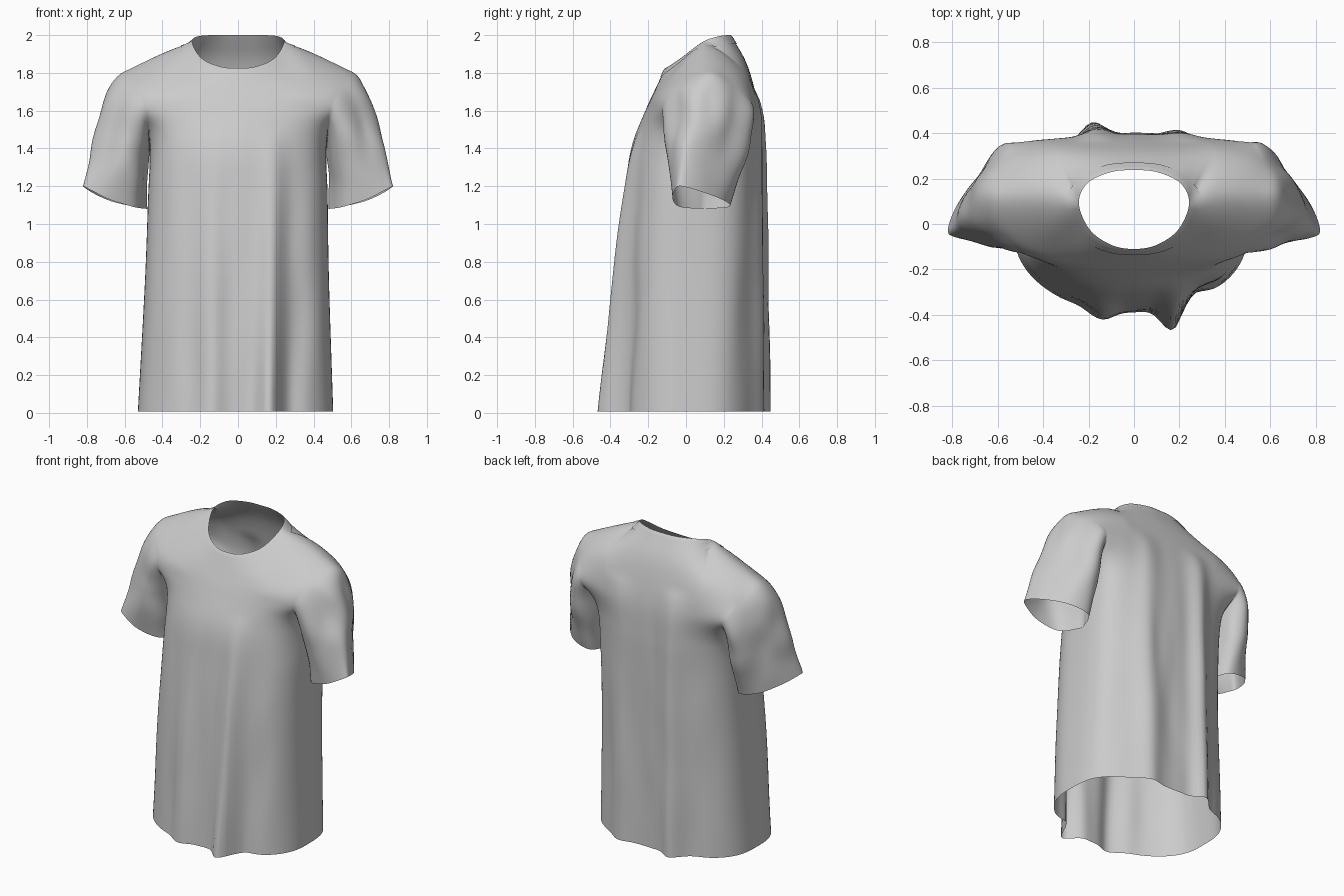
import bpy, bmesh, math
from mathutils import Vector, noise
from mathutils.bvhtree import BVHTree

if "Cube" in bpy.data.objects:
    bpy.data.objects.remove(bpy.data.objects["Cube"])

COLS, SUB, ARMPIT = 64, 8, 3 * 8      # columns, steps per row, row index of armpit


def spline(pts, t, ghost=None):
    """Catmull-Rom point on an open list, t in 0..1, optional point past the end."""
    n = len(pts) - 1
    i = min(int(t * n), n - 1)
    f = t * n - i
    b, c = pts[i], pts[i + 1]
    a = pts[i - 1] if i > 0 else 2 * b - c
    d = pts[i + 2] if i + 2 <= n else (ghost or 2 * c - b)
    return 0.5 * (2 * b + (c - a) * f + (2 * a - 5 * b + 4 * c - d) * f * f
                  + (3 * b - a - 3 * c + d) * f ** 3)


def bump(x, c, left, right):
    return math.exp(-((x - c) / (left if x < c else right)) ** 2)


def smooth(a, b, x):
    t = min(1, max(0, (x - a) / (b - a)))
    return t * t * (3 - 2 * t)


def drape(p, front, u):
    """Hanging folds, strongest at the hem and fading up the chest."""
    if front:
        k = max(0, 1 - p.z / 1.5) ** .8
        d = -.045 * bump(p.x, -.13, .08, .07) - .1 * bump(p.x, .185, .07, .045) + .035 * bump(p.x, .29, .04, .08)
    else:
        k = max(0, 1 - p.z / 1.7) ** .4
        d = .065 * bump(p.x, -.17, .07, .07) + .04 * bump(p.x, .22, .08, .07)
    w = noise.noise(Vector((p.x * 9, p.y * 2 + 5, p.z * 2))) * .01 * min(1, max(0, 1.75 - p.z))
    return Vector((p.x - .013 * max(0, 1 - p.z / 1.2), p.y + (d * k + w) * (1 - abs(u) ** 6), p.z))


# Rows: half width, centre y, side y, roundness, centre z, side z
FRONT = [(.517, -.385, -.01, .8, .008, .008), (.487, -.355, .0, .75, .7, .7),
         (.475, -.32, .04, .7, 1.15, 1.15), (.468, -.29, .11, .6, 1.4, 1.38),
         (.49, -.215, -.12, .9, 1.6, 1.58), (.56, -.155, -.05, 1, 1.73, 1.72)]
BACK = [(.517, .395, -.01, .6, .008, .008), (.487, .4, .0, .57, .7, .7),
        (.475, .4, .04, .53, 1.15, 1.15), (.468, .4, .11, .5, 1.4, 1.38),
        (.51, .385, .355, .8, 1.61, 1.58), (.58, .325, .265, 1, 1.84, 1.72)]
# Neckline from front centre to back centre, and the shoulder seam
NECK = [Vector(p) for p in ((-.1, -.09, 1.84), (0, -.11, 1.825), (.1, -.092, 1.835), (.195, -.025, 1.88),
                            (.243, .09, 1.965), (.205, .18, 1.995), (.1, .229, 2), (0, .237, 2), (-.1, .229, 2))]
SHOULDER = [Vector(p) for p in ((.243, .09, 1.965), (.42, .115, 1.893), (.605, .12, 1.805))]


def ctrl_rows(rows, u):
    a = abs(u)
    c = math.cos(a * math.pi / 2) if a < 1 else 0
    out = []
    for i, (w, yc, ye, p, zc, ze) in enumerate(rows):
        sx = math.sin(u * math.pi / 2)
        if i >= 4:
            sx = (sx + u) / 2
        out.append(Vector((w * sx, ye + (yc - ye) * c ** p, zc + (ze - zc) * a * a)))
    return out


def panel(rows, other, front):
    """Grid of points [row][column] for one half of the torso."""
    cols = []
    for i in range(COLS + 1):
        u = 2 * i / COLS - 1
        s, a = (-1 if u < 0 else 1), abs(u)
        ctrl = ctrl_rows(rows, u)
        if a <= .5:
            top = spline(NECK, (1 + 6 * a if front else 7 - 6 * a) / 8)
        else:
            top = spline(SHOULDER, a * 2 - 1)
        top = Vector((s * top.x, top.y, top.z))
        # Round the surface over the shoulder towards the other panel
        ghost = (2 * top - ctrl[-1]).lerp(ctrl_rows(other, u)[-1], smooth(.4, .64, a))
        ctrl.append(top)
        n = (len(ctrl) - 1) * SUB
        cols.append([drape(spline(ctrl, j / n, ghost), front, u) for j in range(n)] + [top])
    return [list(r) for r in zip(*cols)]


def build(name, grids):
    bm = bmesh.new()
    for g in grids:
        vs = [[bm.verts.new(p) for p in row] for row in g]
        for r0, r1 in zip(vs, vs[1:]):
            for k in range(len(r0) - 1):
                bm.faces.new((r0[k], r0[k + 1], r1[k + 1], r1[k]))
    bmesh.ops.remove_doubles(bm, verts=bm.verts, dist=.0005)
    bmesh.ops.recalc_face_normals(bm, faces=bm.faces)
    me = bpy.data.meshes.new(name)
    bm.to_mesh(me)
    tree = BVHTree.FromBMesh(bm)
    bm.free()
    me.shade_smooth()
    bpy.context.collection.objects.link(bpy.data.objects.new(name, me))
    return tree


# Torso panels
front, back = panel(FRONT, BACK, True), panel(BACK, FRONT, False)
for j in range(ARMPIT + 1):           # sew the side seams
    for k in (0, COLS):
        m = (front[j][k] + back[j][k]) / 2
        front[j][k], back[j][k] = m, m.copy()
shirt = [front, back]

# Sleeves: lofted from the armhole to the cuff, leaving the shoulder smoothly
CUFF = [(.48, .1, 1.08), (.55, -.03, 1.09), (.68, -.07, 1.13), (.78, -.06, 1.18), (.82, -.025, 1.2),
        (.77, .1, 1.165), (.67, .21, 1.12), (.54, .225, 1.09), (.48, .1, 1.08)]
for side, k, k2 in ((-1, 0, 2), (1, COLS, COLS - 2)):
    def edge(c):
        return [r[c] for r in front[ARMPIT:]] + [r[c] for r in back[ARMPIT:-1]][::-1]
    hole, inner = edge(k), edge(k2)
    n = len(hole) - 1
    cuff = [spline([Vector((side * x, y, z)) for x, y, z in CUFF], i / n) for i in range(n + 1)]
    grid = []
    for j in range(21):
        v = j / 20
        g = math.sin(math.pi * v)
        row = []
        for a, b, q in zip(hole, cuff, inner):
            chord = b - a
            t0 = chord.lerp((a - q).normalized() * .38, smooth(1.45, 1.78, a.z))
            t1 = Vector((chord.x * .7, chord.y, chord.z * 1.1))
            row.append(a * (2 * v ** 3 - 3 * v * v + 1) + b * (3 * v * v - 2 * v ** 3)
                       + t0 * (v ** 3 - 2 * v * v + v) + t1 * (v ** 3 - v * v))
        c = sum(row, Vector()) / len(row)
        for p in row:
            d = p - c
            p.y += d.y * .1 * g
            w = noise.noise(Vector((p.x * 5 + 3, p.y * 8, p.z * 5))) * .02 * g
            p += Vector((d.x, d.y, 0)).normalized() * w
        row[-1] = row[0].copy()
        grid.append(row)
    shirt.append(grid)
surface = build("shirt", shirt)

# Collar: a narrow band laid on the shirt around the neckline
a, b = COLS // 4, 3 * COLS // 4
ring = front[-1][a:b] + back[-1][a:b + 1][::-1]
collar = []
for p in ring:
    out = Vector((p.x, p.y - .07, 0)).normalized() * .055
    line = [p]
    for step in range(1, 5):
        q, nrm, _, _ = surface.find_nearest(p + (out + Vector((0, 0, -.035))) * step / 4)
        if nrm.dot(q - Vector((0, .08, 1.5))) < 0:
            nrm = -nrm
        line.append(q + nrm * .004)
    collar.append(line)
build("collar", [collar])
